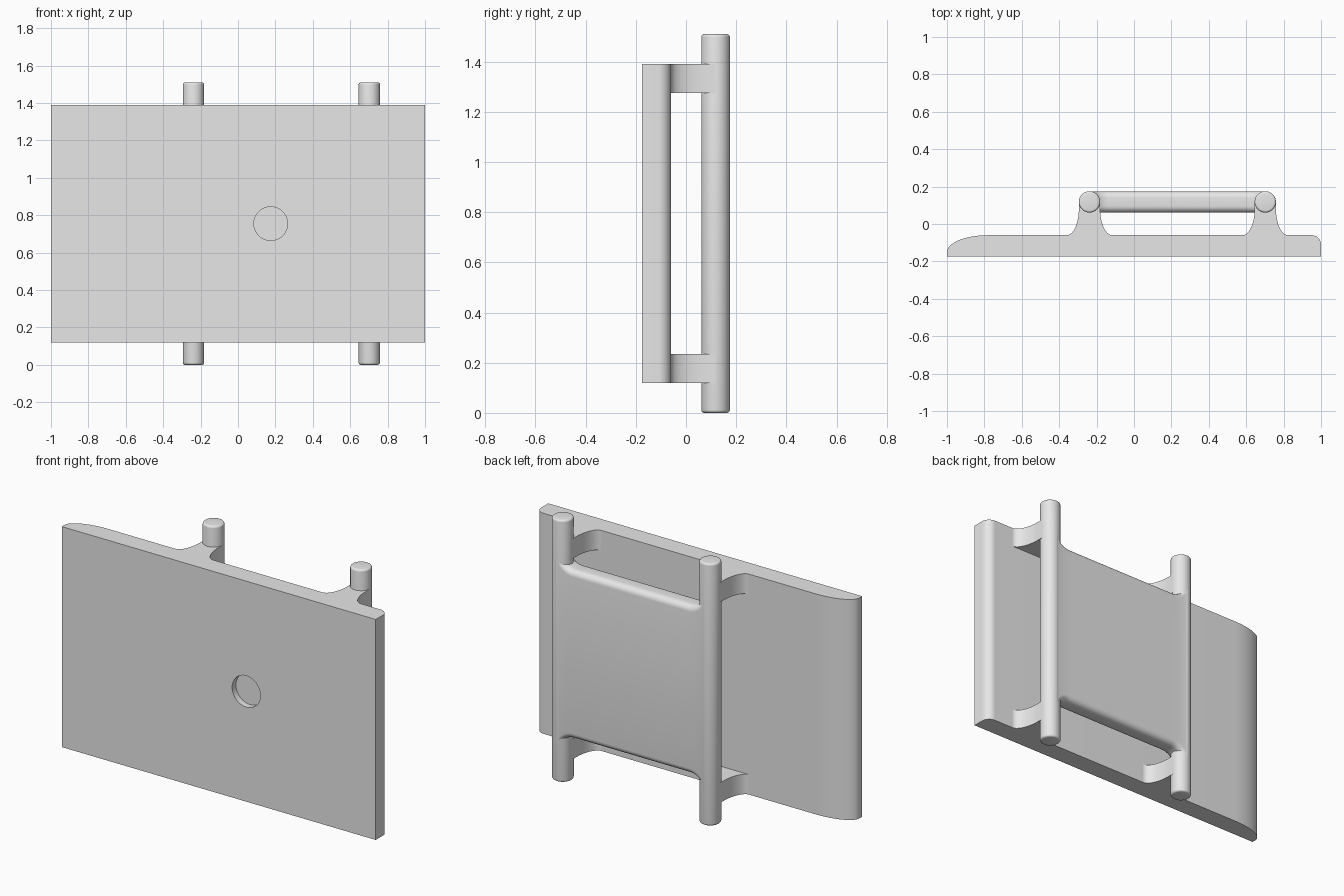
import bpy, bmesh
from math import sin, cos, pi, radians

cube = bpy.data.objects.get("Cube")
if cube:
    bpy.data.objects.remove(cube, do_unlink=True)

grey = bpy.data.materials.new("plain grey")
grey.use_nodes = True
grey.diffuse_color = (0.8, 0.8, 0.8, 1)
grey.node_tree.nodes["Principled BSDF"].inputs["Base Color"].default_value = (0.8, 0.8, 0.8, 1)

RODS = (-0.238, 0.702)           # x of the two rods
ROD_Y, ROD_R = 0.118, 0.057
HEIGHT, MID = 1.51, 0.755
LOW, HIGH = 0.12, 1.39           # plate ends
BACK, FRONT = -0.06, -0.175      # plate faces


def arc(cx, cy, rx, ry, start, end, steps=16):
    angles = [radians(start + (end - start) * i / steps) for i in range(steps + 1)]
    return [(cx + rx * cos(a), cy + ry * sin(a)) for a in angles]


def loft(name, rings):
    """Skin a row of equal rings and close both ends."""
    bm = bmesh.new()
    rows = [[bm.verts.new(p) for p in ring] for ring in rings]
    n = len(rows[0])
    for a, b in zip(rows, rows[1:]):
        for i in range(n):
            j = (i + 1) % n
            bm.faces.new((a[i], a[j], b[j], b[i]))
    bm.faces.new(rows[0][::-1])
    bm.faces.new(rows[-1])
    bmesh.ops.recalc_face_normals(bm, faces=bm.faces)
    mesh = bpy.data.meshes.new(name)
    bm.to_mesh(mesh)
    bm.free()
    mesh.materials.append(grey)
    obj = bpy.data.objects.new(name, mesh)
    bpy.context.collection.objects.link(obj)
    return obj


def extrude(name, outline, z0, z1):
    return loft(name, [[(x, y, z) for x, y in outline] for z in (z0, z1)])


def smooth(obj):
    bpy.ops.object.select_all(action='DESELECT')
    obj.select_set(True)
    bpy.context.view_layer.objects.active = obj
    bpy.ops.object.shade_smooth_by_angle(angle=radians(35))


# Front plate: long rounded edge on one side, short one on the other
outline = [(-1, FRONT), (1, FRONT)]
outline += arc(0.95, BACK - 0.05, 0.05, 0.05, 0, 90)
outline += arc(-0.78, BACK - 0.09, 0.22, 0.09, 90, 180)
plate = extrude("front_plate", outline, LOW, HIGH)

# Shallow round recess in the front of the plate
bpy.ops.mesh.primitive_cylinder_add(vertices=64, radius=0.09, depth=0.07,
                                    location=(0.175, FRONT, MID),
                                    rotation=(pi / 2, 0, 0))
cutter = bpy.context.object
cutter.name = "recess_cutter"
cutter.hide_render = True
cutter.data.materials.append(grey)
cut = plate.modifiers.new("recess", 'BOOLEAN')
cut.operation = 'DIFFERENCE'
cut.solver = 'EXACT'
cut.object = cutter
bpy.context.view_layer.objects.active = plate
bpy.ops.object.modifier_apply(modifier=cut.name)
bpy.data.objects.remove(cutter, do_unlink=True)
smooth(plate)

for side, x in zip(("right", "left"), RODS):
    # Upright rod with softened ends
    soft = 0.012
    profile = arc(ROD_R - soft, soft, soft, soft, -90, 0, 4)
    profile += [(r, HEIGHT - z) for r, z in reversed(profile)]
    rod = loft(side + "_rod", [[(x + px, ROD_Y + py, z) for px, py in arc(0, 0, r, r, 0, 352.5, 47)]
                               for r, z in profile])
    smooth(rod)

    # Flared brackets joining the rod to the plate
    flare_w, flare_h = 0.065, 0.14
    right = arc(x + ROD_R + flare_w, BACK + flare_h, flare_w, flare_h, 270, 180)
    left = [(2 * x - px, py) for px, py in reversed(right)]
    shape = right + [(x + ROD_R, ROD_Y), (x - ROD_R, ROD_Y)] + left
    for level, z0 in (("lower", LOW), ("upper", HIGH - 0.115)):
        smooth(extrude(f"{side}_{level}_bracket", shape, z0, z0 + 0.115))

# Back panel: rounded slab whose ends sweep up and down into the rods
fillet, half, corner = 0.1, 0.485, 0.035
ends = [(fillet * (1 - cos(a)), half + fillet * (1 - sin(a)))
        for a in (pi / 2 * i / 12 for i in range(13))]
stations = [(RODS[0] + t, h) for t, h in ends]
stations += [(RODS[1] - t, h) for t, h in reversed(ends)]


def section(x, h):
    ring = []
    for k, (sy, sz) in enumerate(((1, 1), (-1, 1), (-1, -1), (1, -1))):
        ring += arc(ROD_Y + sy * (ROD_R - corner), MID + sz * (h - corner),
                    corner, corner, 90 * k, 90 * k + 90, 6)
    return [(x, y, z) for y, z in ring]


smooth(loft("back_panel", [section(x, h) for x, h in stations]))
